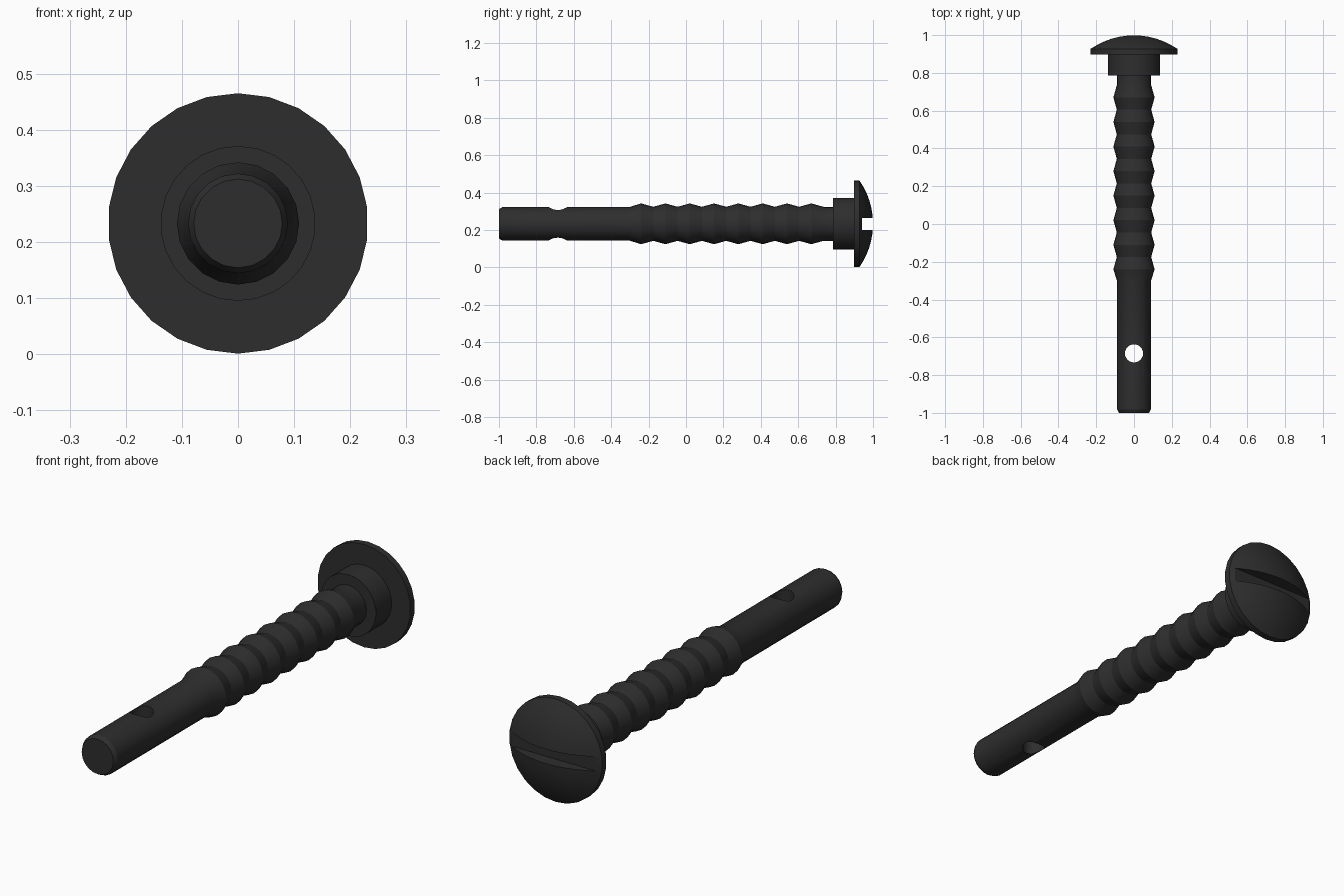
import bpy, bmesh, math
from mathutils import Matrix

if "Cube" in bpy.data.objects:
    bpy.data.objects.remove(bpy.data.objects["Cube"])

AXIS_Z = 0.233   # height of the bolt's centre line
HEAD_R = 0.232

black = bpy.data.materials.new("black_metal")
black.diffuse_color = (0.027, 0.027, 0.027, 1)
black.use_nodes = True
black.node_tree.nodes["Principled BSDF"].inputs["Base Color"].default_value = black.diffuse_color


def finish(bm, name):
    bmesh.ops.recalc_face_normals(bm, faces=bm.faces)
    mesh = bpy.data.meshes.new(name)
    bm.to_mesh(mesh)
    bm.free()
    mesh.materials.append(black)
    ob = bpy.data.objects.new(name, mesh)
    bpy.context.collection.objects.link(ob)
    return ob


def lathe(name, profile, sides):
    """Closed solid turned around the y axis from (y, radius) points."""
    bm = bmesh.new()
    rings = []
    for y, r in profile:
        rings.append([bm.verts.new((r * math.sin(2 * math.pi * i / sides), y,
                                    AXIS_Z + r * math.cos(2 * math.pi * i / sides)))
                      for i in range(sides)])
    for a, b in zip(rings, rings[1:]):
        for i in range(sides):
            j = (i + 1) % sides
            bm.faces.new((a[i], a[j], b[j], b[i]))
    bm.faces.new(rings[0])
    bm.faces.new(rings[-1])
    return finish(bm, name)


def cut(ob, cutter):
    mod = ob.modifiers.new("cut", 'BOOLEAN')
    mod.operation = 'DIFFERENCE'
    mod.solver = 'EXACT'
    mod.object = cutter
    bpy.context.view_layer.objects.active = ob
    bpy.ops.object.modifier_apply(modifier=mod.name)
    bpy.data.objects.remove(cutter)


def smooth(ob, degrees):
    bpy.ops.object.select_all(action='DESELECT')
    ob.select_set(True)
    bpy.context.view_layer.objects.active = ob
    bpy.ops.object.shade_smooth_by_angle(angle=math.radians(degrees))


# Shank: chamfered plain end, then eight ridges
profile = [(-1.0, 0.079), (-0.982, 0.089), (-0.305, 0.089)]
for k in range(8):
    peak = -0.24 + 0.13 * k
    profile += [(peak, 0.109), (peak + 0.065, 0.091)]
profile += [(0.80, 0.091)]
shank = lathe("ridged_shank", profile, 20)

# Cross hole through the plain end
bm = bmesh.new()
bmesh.ops.create_cone(bm, cap_ends=True, segments=24, radius1=0.048, radius2=0.048,
                      depth=0.5, matrix=Matrix.Translation((0, -0.685, AXIS_Z)))
cut(shank, finish(bm, "hole_cutter"))

# Head: collar, flat rim and shallow dome
RIM_Y = 0.927
rise = 1.0 - RIM_Y
R = (HEAD_R ** 2 + rise ** 2) / (2 * rise)
half = math.asin(HEAD_R / R)
profile = [(0.785, 0.138), (0.897, 0.138), (0.897, HEAD_R)]
for k in range(7):
    a = half * (1 - k / 6.2)
    profile.append((1.0 - R + R * math.cos(a), R * math.sin(a)))
head = lathe("domed_head", profile, 26)

# Screwdriver slot across the dome
bm = bmesh.new()
bmesh.ops.create_cube(bm, size=1, matrix=Matrix.Translation((0, 0.99, AXIS_Z))
                      @ Matrix.Diagonal((1, 0.1, 0.064, 1)))
cut(head, finish(bm, "slot_cutter"))

smooth(shank, 22)
smooth(head, 22)
